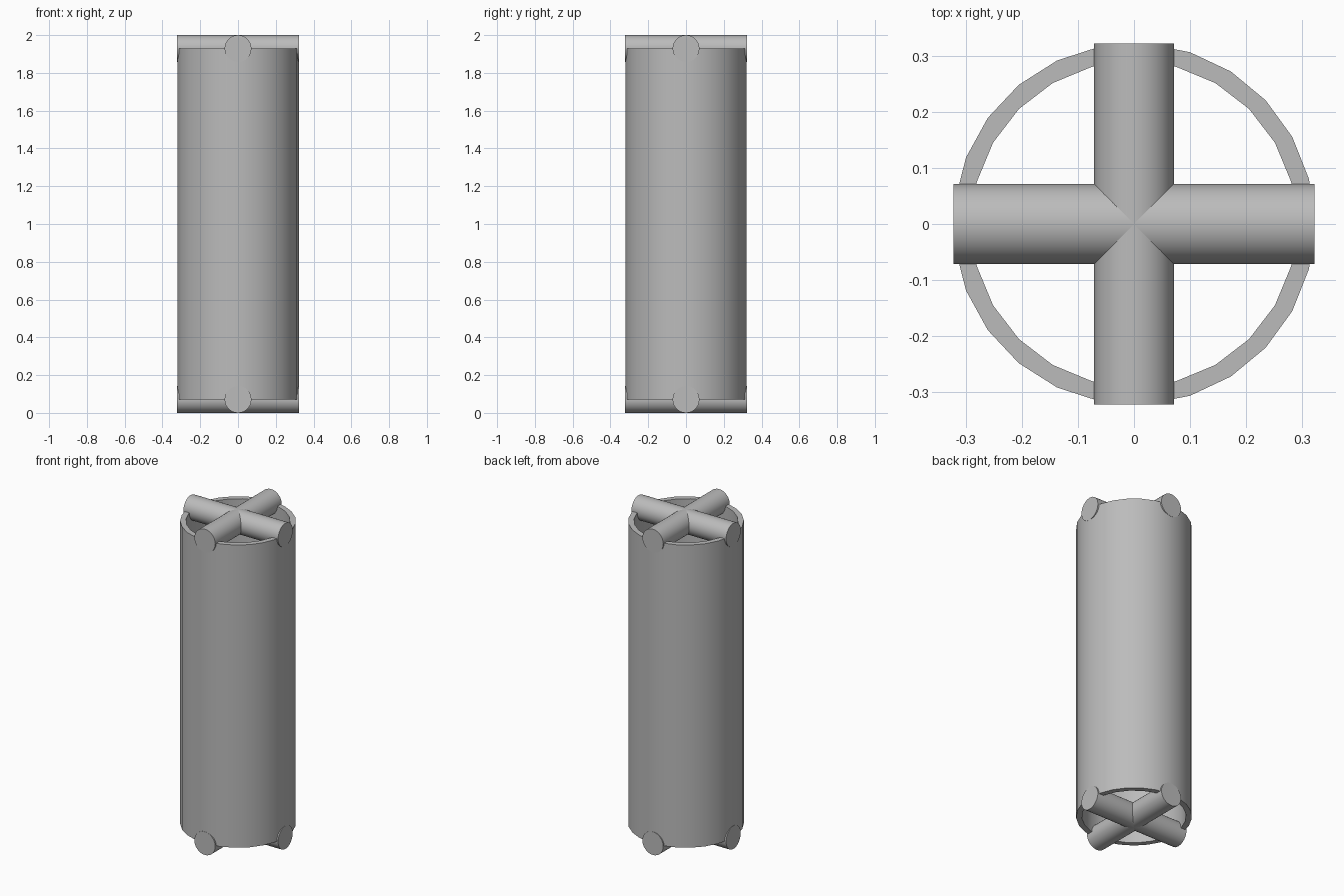
import bpy, bmesh, math
from mathutils import Matrix, Vector

cube = bpy.data.objects.get("Cube")
if cube:
    bpy.data.objects.remove(cube, do_unlink=True)

HEIGHT, OUTER, INNER, ROD = 2.0, 0.322, 0.29, 0.071

grey = bpy.data.materials.new("plain grey")
grey.use_nodes = True
colour = (0.5, 0.5, 0.5, 1)
grey.diffuse_color = colour
grey.node_tree.nodes["Principled BSDF"].inputs["Base Color"].default_value = colour


def finish(bm, name):
    bmesh.ops.recalc_face_normals(bm, faces=bm.faces)
    mesh = bpy.data.meshes.new(name)
    bm.to_mesh(mesh)
    bm.free()
    mesh.materials.append(grey)
    obj = bpy.data.objects.new(name, mesh)
    bpy.context.collection.objects.link(obj)
    bpy.ops.object.select_all(action="DESELECT")
    obj.select_set(True)
    bpy.context.view_layer.objects.active = obj
    bpy.ops.object.shade_smooth_by_angle(angle=math.radians(30))


def ring(bm, radius, sides, z):
    verts = [bm.verts.new((radius * math.cos(math.tau * i / sides),
                           radius * math.sin(math.tau * i / sides), z))
             for i in range(sides)]
    return [bm.edges.new((verts[i - 1], verts[i])) for i in range(sides)]


# Open tube: fill the wall's cross-section, then extrude it upward
bm = bmesh.new()
edges = ring(bm, OUTER, 25, ROD) + ring(bm, INNER, 24, ROD)
bmesh.ops.triangle_fill(bm, edges=edges, use_beauty=True)
top = bmesh.ops.extrude_face_region(bm, geom=bm.faces[:])["geom"]
bmesh.ops.translate(bm, vec=Vector((0, 0, HEIGHT - 2 * ROD)),
                    verts=[v for v in top if isinstance(v, bmesh.types.BMVert)])
finish(bm, "tube")

# Crossed rods resting in both ends of the tube
for end, z in (("bottom", ROD), ("top", HEIGHT - ROD)):
    for direction, axis in (("side", "Y"), ("front", "X")):
        bm = bmesh.new()
        bmesh.ops.create_cone(bm, cap_ends=True, segments=32, radius1=ROD,
                              radius2=ROD, depth=2 * OUTER,
                              matrix=Matrix.Translation((0, 0, z))
                              @ Matrix.Rotation(math.pi / 2, 4, axis))
        finish(bm, f"{end}_{direction}_rod")
